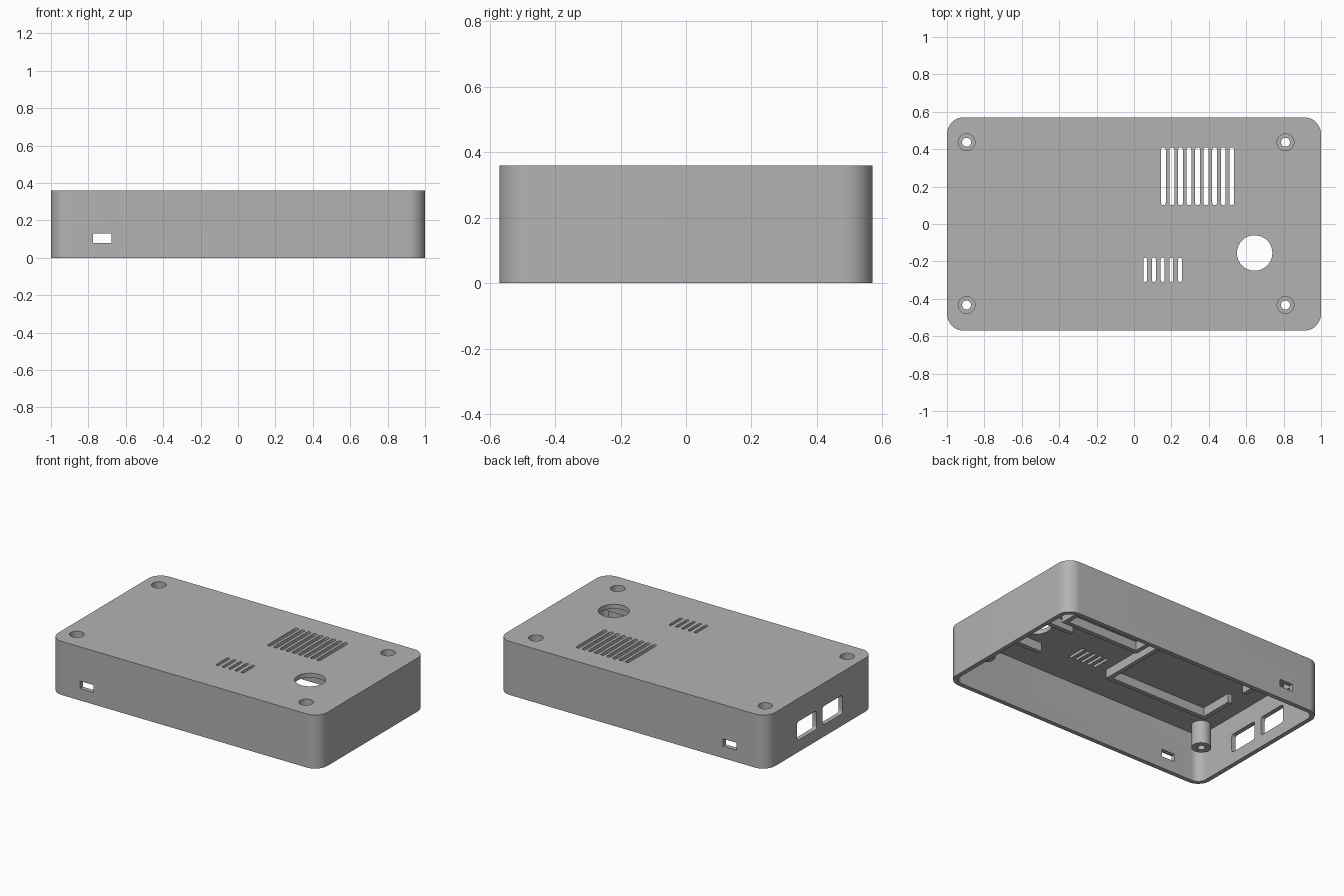
import bpy, bmesh, math
from mathutils import Matrix

if "Cube" in bpy.data.objects:
    bpy.data.objects.remove(bpy.data.objects["Cube"], do_unlink=True)

plastic = bpy.data.materials.new("grey plastic")
plastic.use_nodes = True
grey = (0.45, 0.45, 0.45, 1)
plastic.diffuse_color = grey
plastic.node_tree.nodes["Principled BSDF"].inputs["Base Color"].default_value = grey

TOP, LID, WALL = 0.36, 0.33, 0.03
HX, HY = 1.0, 0.57


def rounded_outline(x0, x1, y0, y1, r, seg):
    if r <= 0:
        return [(x0, y0), (x1, y0), (x1, y1), (x0, y1)]
    centres = [(x1 - r, y1 - r), (x0 + r, y1 - r), (x0 + r, y0 + r), (x1 - r, y0 + r)]
    pts = []
    for q, (cx, cy) in enumerate(centres):
        for i in range(seg + 1):
            a = math.pi / 2 * (q + i / seg)
            p = (cx + r * math.cos(a), cy + r * math.sin(a))
            if all(math.dist(p, o) > 1e-5 for o in pts):
                pts.append(p)
    return pts


def add_prism(bm, x0, x1, y0, y1, z0, z1, r=0, seg=8, turn=None):
    """Extruded rounded rectangle, optionally turned to another axis."""
    pts = rounded_outline(x0, x1, y0, y1, r, seg)
    low = [bm.verts.new((x, y, z0)) for x, y in pts]
    high = [bm.verts.new((x, y, z1)) for x, y in pts]
    bm.faces.new(low[::-1])
    bm.faces.new(high)
    n = len(pts)
    for i in range(n):
        j = (i + 1) % n
        bm.faces.new((low[i], low[j], high[j], high[i]))
    if turn:
        bmesh.ops.transform(bm, matrix=turn, verts=low + high)


def add_disc(bm, x, y, r, z0, z1):
    add_prism(bm, x - r, x + r, y - r, y + r, z0, z1, r, 8)


def make_object(name, bm):
    bmesh.ops.recalc_face_normals(bm, faces=bm.faces)
    mesh = bpy.data.meshes.new(name)
    bm.to_mesh(mesh)
    bm.free()
    mesh.materials.append(plastic)
    obj = bpy.data.objects.new(name, mesh)
    bpy.context.collection.objects.link(obj)
    return obj


def select(obj):
    bpy.ops.object.select_all(action='DESELECT')
    obj.select_set(True)
    bpy.context.view_layer.objects.active = obj


def cut(obj, cutter):
    mod = obj.modifiers.new("cut", 'BOOLEAN')
    mod.operation = 'DIFFERENCE'
    mod.solver = 'EXACT'
    mod.object = cutter
    select(obj)
    bpy.ops.object.modifier_apply(modifier=mod.name)


def smooth(obj):
    select(obj)
    bpy.ops.object.shade_smooth_by_angle(angle=math.radians(30))


# Open-bottomed case
bm = bmesh.new()
add_prism(bm, -HX, HX, -HY, HY, 0, TOP, 0.09, 12)
case = make_object("case", bm)

bm = bmesh.new()
add_prism(bm, -HX + WALL, HX - WALL, -HY + WALL, HY - WALL, -0.1, LID, 0.06, 12)
cavity = make_object("cavity_cutter", bm)

# Vents and the sensor opening in the lid
bm = bmesh.new()
for i in range(9):
    x = 0.157 + 0.0457 * i
    add_prism(bm, x - 0.013, x + 0.013, 0.10, 0.41, 0.3, 0.4, 0.013, 4)
for i in range(5):
    x = 0.06 + 0.0465 * i
    add_prism(bm, x - 0.01, x + 0.01, -0.31, -0.18, 0.3, 0.4, 0.01, 4)
add_disc(bm, 0.645, -0.155, 0.095, 0.3, 0.4)

# Cable slots through the front and back walls
add_prism(bm, -0.775, -0.675, -0.7, -0.5, 0.08, 0.13)
add_prism(bm, -0.775, -0.675, 0.5, 0.7, 0.08, 0.13)

# Two port windows through the right end wall
to_x = Matrix(((0, 0, 1, 0), (1, 0, 0, 0), (0, 1, 0, 0), (0, 0, 0, 1)))
for y0, y1 in ((-0.235, -0.02), (0.04, 0.25)):
    add_prism(bm, y0, y1, 0.08, 0.205, -1.1, -0.9, 0.018, 4, to_x)
openings = make_object("opening_cutter", bm)

# Screw holes with wide heads, one per post
screws = [(x, y) for x in (-0.895, 0.81) for y in (-0.433, 0.437)]
bm = bmesh.new()
for x, y in screws:
    add_disc(bm, x, y, 0.024, 0.1, 0.27)
heads_bm = bmesh.new()
for x, y in screws:
    add_disc(heads_bm, x, y, 0.045, 0.26, 0.4)
shafts = make_object("shaft_cutter", bm)
heads = make_object("head_cutter", heads_bm)

bm = bmesh.new()
for x, y in screws:
    add_disc(bm, x, y, 0.06, 0.175, 0.34)
posts = make_object("screw_posts", bm)

for cutter in (cavity, openings, heads):
    cut(case, cutter)
for cutter in (heads, shafts):
    cut(posts, cutter)
for cutter in (cavity, openings, shafts, heads):
    bpy.data.objects.remove(cutter, do_unlink=True)
smooth(case)
smooth(posts)


def make_ribs(name, boxes):
    bm = bmesh.new()
    for x0, x1, y0, y1 in boxes:
        add_prism(bm, x0, x1, y0, y1, 0.27, 0.335)
    return make_object(name, bm)


T = 0.03
# Circuit board frame, open toward the port windows
make_ribs("board_frame", [
    (-0.80, -0.02, -0.29, -0.29 + T),
    (-0.80, -0.02, 0.35, 0.35 + T),
    (-0.02 - T, -0.02, -0.29 + T, 0.35),
    (-0.80, -0.80 + T, -0.29 + T, -0.03),
    (-0.80, -0.80 + T, 0.105, 0.35),
])
# Frame around the large vent
make_ribs("vent_frame", [
    (0.03, 0.62, 0.06, 0.06 + T),
    (0.03, 0.62, 0.43, 0.43 + T),
    (0.03, 0.03 + T, 0.06 + T, 0.43),
    (0.62 - T, 0.62, 0.06 + T, 0.43),
])
# Rails holding the round sensor
make_ribs("sensor_rails", [
    (0.49, 0.81, -0.32, -0.32 + T),
    (0.49, 0.81, -0.02, -0.02 + T),
])
